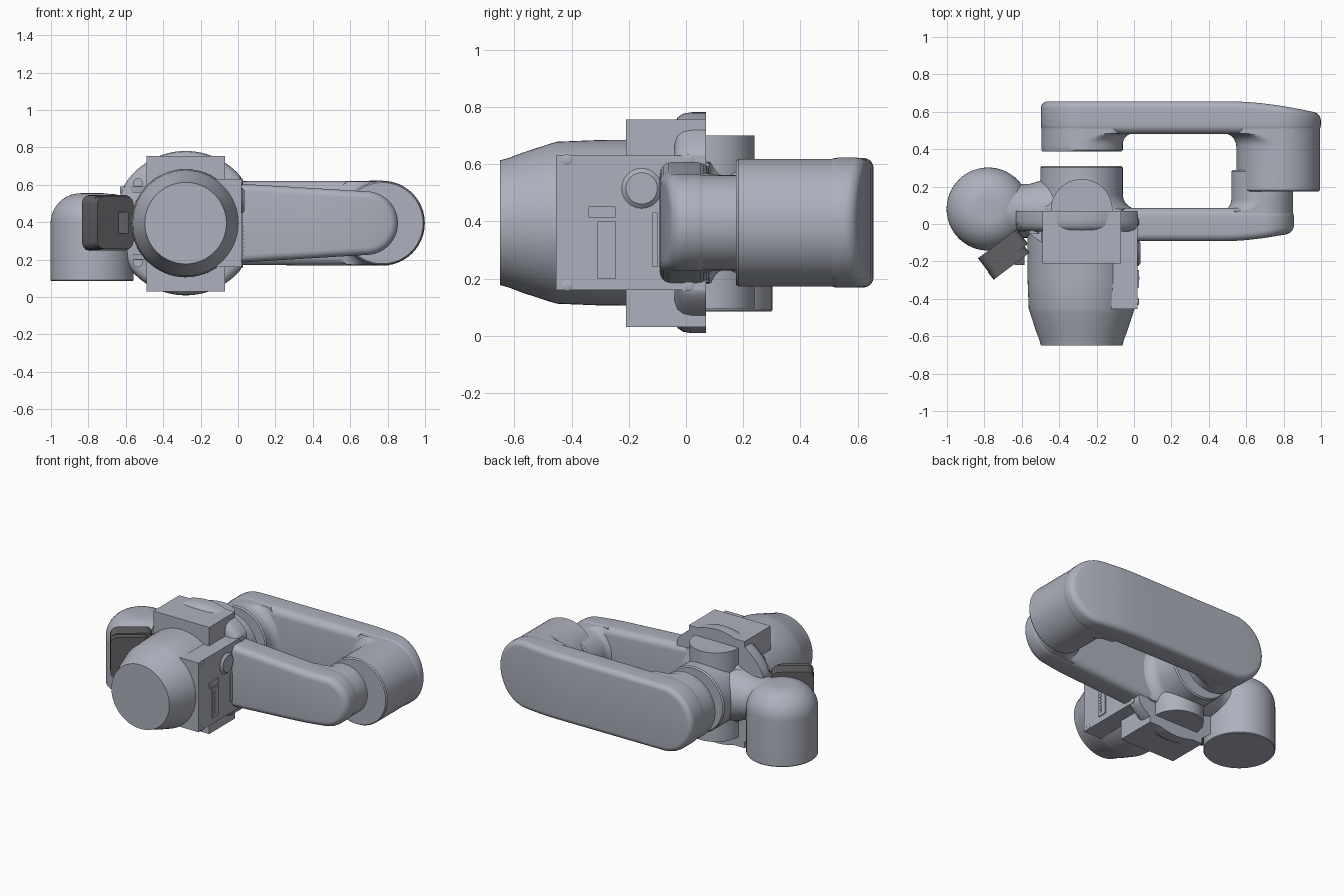
import bpy, bmesh
from math import sin, cos, pi, radians
from mathutils import Vector, Matrix

if "Cube" in bpy.data.objects:
    bpy.data.objects.remove(bpy.data.objects["Cube"], do_unlink=True)


def material(name, rgb):
    m = bpy.data.materials.new(name)
    m.use_nodes = True
    m.diffuse_color = (*rgb, 1)
    m.node_tree.nodes["Principled BSDF"].inputs["Base Color"].default_value = (*rgb, 1)
    return m


GREY = material("cool grey", (0.42, 0.44, 0.51))
DARK = material("dark grey", (0.12, 0.12, 0.13))
CX, CZ = -0.28, 0.395          # main axis, running along y


def finish(name, bm, mat=GREY):
    bmesh.ops.recalc_face_normals(bm, faces=bm.faces)
    mesh = bpy.data.meshes.new(name)
    bm.to_mesh(mesh)
    bm.free()
    ob = bpy.data.objects.new(name, mesh)
    bpy.context.collection.objects.link(ob)
    mesh.materials.append(mat)
    bpy.ops.object.select_all(action='DESELECT')
    ob.select_set(True)
    bpy.context.view_layer.objects.active = ob
    bpy.ops.object.shade_smooth_by_angle(angle=radians(35))
    return ob


def lathe(name, profile, origin, axis="Y", limit=None, mat=GREY, n=64):
    """Turn (radius, distance) pairs round an axis; limit may move points."""
    bm = bmesh.new()
    rings = []
    for r, t in profile:
        ring = []
        for i in range(n):
            u, v = r * cos(2 * pi * i / n), r * sin(2 * pi * i / n)
            p = {"X": (t, u, v), "Y": (u, t, v), "Z": (u, v, t)}[axis]
            p = Vector(p) + Vector(origin)
            ring.append(bm.verts.new(limit(p) if limit else p))
        rings.append(ring)
    for a, b in zip(rings, rings[1:]):
        for i in range(n):
            j = (i + 1) % n
            bm.faces.new((a[i], a[j], b[j], b[i]))
    bm.faces.new(rings[0])
    bm.faces.new(rings[-1])
    return finish(name, bm, mat)


def box(name, lo, hi, bevel=0, mat=GREY, turn=0, edges=None):
    lo, hi = Vector(lo), Vector(hi)
    bm = bmesh.new()
    bmesh.ops.create_cube(bm, size=1, matrix=Matrix.Diagonal((*(hi - lo), 1)))
    if bevel:
        chosen = [e for e in bm.edges if not edges or edges(e)]
        bmesh.ops.bevel(bm, geom=chosen, offset=bevel, segments=5,
                        profile=0.5, affect='EDGES')
    bm.transform(Matrix.Translation((lo + hi) / 2) @ Matrix.Rotation(radians(turn), 4, 'Z'))
    return finish(name, bm, mat)


def link(name, xa, ra, xb, rb, y_in, y_out, soft_in, soft_out, slope, slope_x):
    """Long rounded plate between two round ends, outer face sloping at the tip."""
    def outline(inset):
        k = 12
        pts = [(xb, rb, pi / 2 * i / k) for i in range(k + 1)]
        pts += [(xb + (xa - xb) * i / k, rb + (ra - rb) * i / k, pi / 2) for i in range(1, k)]
        pts += [(xa, ra, pi / 2 * (1 + i / k)) for i in range(k + 1)]
        return [(x + (r - inset) * cos(a), (r - inset) * sin(a)) for x, r, a in pts]

    side = 1 if y_out > y_in else -1
    steps = [pi / 2 * i / 6 for i in range(7)]
    levels = [(y_in + side * soft_in * (1 - cos(a)), soft_in * (1 - sin(a))) for a in steps]
    levels += [(y_out - side * soft_out * (1 - sin(a)), soft_out * (1 - cos(a))) for a in steps]
    bm = bmesh.new()
    rings = []
    for k, (y, inset) in enumerate(levels):
        half = []
        for x, h in outline(inset):
            bend = max(0, (x - slope_x) / (xb + rb - slope_x)) ** 1.6 * slope
            yy = y - side * bend * (k >= 7)
            half.append((x, yy, h))
        upper = [bm.verts.new((x, yy, CZ + h)) for x, yy, h in half]
        lower = [bm.verts.new((x, yy, CZ - h)) for x, yy, h in half]
        rings.append((upper, lower))
    count = len(rings[0][0])
    for (ua, la), (ub, lb) in zip(rings, rings[1:]):
        for i in range(count - 1):
            bm.faces.new((ua[i], ua[i + 1], ub[i + 1], ub[i]))
            bm.faces.new((la[i], la[i + 1], lb[i + 1], lb[i]))
    for u, l in (rings[0], rings[-1]):
        for i in range(count - 1):
            bm.faces.new((u[i], u[i + 1], l[i + 1], l[i]))
    bmesh.ops.remove_doubles(bm, verts=bm.verts, dist=0.0005)
    return finish(name, bm)


def inside(xa, ra, xb, rb):
    """Keep a flared column within the outline of its link."""
    def limit(p):
        f = min(1, max(0, (p.x - xa) / (xb - xa)))
        r = ra + (rb - ra) * f - 0.004
        c = Vector((xa + (xb - xa) * f, p.y, CZ))
        d = p - c
        return c + d * min(1, r / d.length) if d.length > 0 else p
    return limit


def column(name, x, r, y_tip, y_root, flare, limit):
    """Round post ending on a link with a hollow fillet at its root."""
    s = 1 if y_root > y_tip else -1
    prof = [(r - 0.008, y_tip), (r, y_tip + s * 0.008)]
    for i in range(9):
        a = pi / 2 * i / 8
        prof.append((r + flare * (1 - cos(a)), y_root - s * flare * (1 - sin(a))))
    prof.append((r + flare, y_root + s * 0.04))
    return lathe(name, prof, (x, 0, CZ), "Y", limit)


# Base motor housing with tapered nose
lathe("base_housing", [(0.218, -0.65), (0.226, -0.62), (0.245, -0.57), (0.276, -0.475),
                       (0.283, -0.45), (0.289, -0.3), (0.291, 0.07)], (CX, 0, CZ))
box("mount_block", (-0.49, -0.21, 0.03), (-0.07, 0.07, 0.755))
box("electronics_box", (-0.12, -0.455, 0.16), (0.02, 0.07, 0.63))

# Mounting flange, trimmed at both sides
def trim(p):
    p.x = min(0.02, max(-0.63, p.x))
    return p

lathe("mount_flange", [(0.345, -0.04), (0.368, -0.03), (0.381, -0.01), (0.386, 0.02),
                       (0.386, 0.07)], (CX, 0, CZ), "Y", trim, n=96)
lathe("swivel_post", [(0.165, 0.095), (0.165, 0.70)], (CX, 0.075, 0), "Z")

# Flange ribs and bolt rings
for side, x_out, x_in in (("right", -0.63, -0.48), ("left", 0.02, -0.08)):
    for level, z in (("upper", 0.56), ("lower", 0.2)):
        bm = bmesh.new()
        tri = [bm.verts.new((x, y, z)) for x, y in ((x_out, 0), (x_in, 0), (x_in, -0.11))]
        f = bm.faces.new(tri)
        up = bmesh.ops.extrude_face_region(bm, geom=[f])["geom"]
        bmesh.ops.translate(bm, vec=(0, 0, 0.03),
                            verts=[v for v in up if isinstance(v, bmesh.types.BMVert)])
        finish(f"{side}_{level}_rib", bm)
for level, z in (("upper", 0.61), ("lower", 0.185)):
    lathe(f"{level}_flange_bolt", [(0.026, -0.052), (0.026, -0.03)], (-0.535, 0, z), n=24)

# Side panel fittings
for y in (-0.415, 0.01):
    for z in (0.175, 0.615):
        lathe("panel_screw", [(0.019, 0.015), (0.019, 0.023), (0.013, 0.026)], (0, y, z), "X", n=20)
box("long_socket", (0.01, -0.31, 0.2), (0.026, -0.245, 0.4))
for i in range(8):
    box("socket_pin", (0.02, -0.297, 0.222 + i * 0.021), (0.03, -0.28, 0.232 + i * 0.021))
box("small_socket", (0.01, -0.34, 0.413), (0.027, -0.247, 0.452))
box("side_slot", (0.01, -0.117, 0.24), (0.027, -0.1, 0.43))
lathe("cable_gland", [(0.07, 0.01), (0.07, 0.022), (0.055, 0.035)], (0, -0.155, 0.515), "X", n=24)

# Shoulder hub and forearm link
FORE = (CX, 0.228, 0.685, 0.17)
link("forearm_link", *FORE, 0.085, -0.092, 0.045, 0.04, 0.045, 0.5)
column("shoulder_hub", CX, 0.22, 0.31, 0.08, 0.08, inside(-0.33, 0.228, 0.685, 0.17))
column("forearm_post", 0.688, 0.168, 0.29, 0.07, 0.06, inside(*FORE))

# Long outer link with joint posts
OUTER = (-0.275, 0.223, 0.772, 0.227)
link("outer_link", *OUTER, 0.48, 0.655, 0.05, 0.035, 0.065, 0.55)
column("outer_joint", -0.28, 0.22, 0.387, 0.485, 0.06, inside(*OUTER))
column("elbow_joint", 0.772, 0.225, 0.175, 0.485, 0.07, inside(*OUTER))

# Wrist elbow: upright drum with rounded top and a cross tube
top = [(0.06 + 0.162 * cos(pi / 2 * i / 12), CZ + 0.16 * sin(pi / 2 * i / 12)) for i in range(13)]
lathe("wrist_drum", [(0.218, 0.085), (0.222, 0.09)] + top, (-0.78, 0.08, 0), "Z")
lathe("wrist_tube", [(0.155, -0.78), (0.155, -0.66), (0.144, -0.6), (0.144, -0.56),
                     (0.155, -0.52), (0.175, -0.46), (0.18, -0.3)], (0, 0.07, CZ), "X")

# Angled plug cover on the wrist
def across(e):
    d = e.verts[0].co - e.verts[1].co
    return abs(d.y) > max(abs(d.x), abs(d.z))

box("plug_cover", (-0.83, -0.195, 0.25), (-0.57, -0.095, 0.545), 0.045, DARK, 37, across)
box("plug_cap", (-0.79, -0.231, 0.258), (-0.55, -0.181, 0.537), 0.04, DARK, 37, across)
box("plug_tab", (-0.64, -0.22, 0.34), (-0.585, -0.08, 0.455), 0, DARK)
